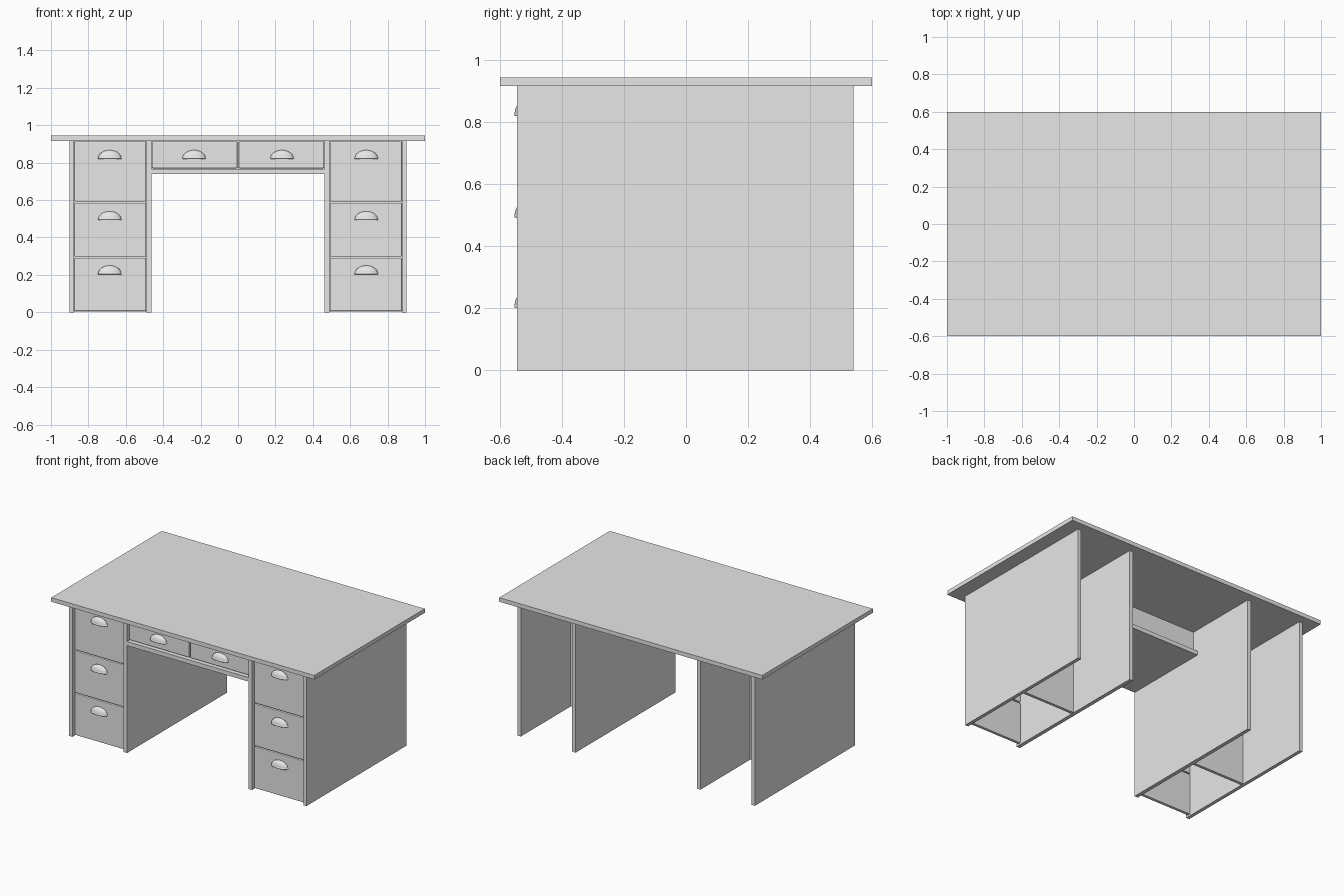
import bpy
import bmesh
from mathutils import Vector

cube = bpy.data.objects.get("Cube")
if cube:
    bpy.data.objects.remove(cube, do_unlink=True)

grey = bpy.data.materials.new("light_grey")
grey.use_nodes = True
grey.diffuse_color = (0.8, 0.8, 0.8, 1)
grey.node_tree.nodes["Principled BSDF"].inputs["Base Color"].default_value = (0.8, 0.8, 0.8, 1)


def add_object(name, bm):
    mesh = bpy.data.meshes.new(name)
    bm.to_mesh(mesh)
    bm.free()
    mesh.materials.append(grey)
    obj = bpy.data.objects.new(name, mesh)
    bpy.context.collection.objects.link(obj)
    return obj


def box(name, xs, ys, zs, bevel=0):
    lo, hi = (Vector(p) for p in zip(sorted(xs), sorted(ys), sorted(zs)))
    bm = bmesh.new()
    bmesh.ops.create_cube(bm, size=1)
    for v in bm.verts:
        v.co = (lo + hi) / 2 + v.co * (hi - lo)
    obj = add_object(name, bm)
    if bevel:
        mod = obj.modifiers.new("soft_edges", "BEVEL")
        mod.width = bevel
        mod.segments = 2
    return obj


def cup_handle(name, x, z):
    # Quarter ellipsoid shell, open underneath
    bm = bmesh.new()
    bmesh.ops.create_uvsphere(bm, u_segments=32, v_segments=16, radius=1)
    for normal in ((0, 0, -1), (0, 1, 0)):
        bmesh.ops.bisect_plane(bm, geom=bm.verts[:] + bm.edges[:] + bm.faces[:],
                               plane_co=(0, 0, 0), plane_no=normal, clear_outer=True)
    for v in bm.verts:
        v.co = Vector((x + v.co.x * 0.062, FRONT + v.co.y * 0.028, z + v.co.z * 0.044))
    for f in bm.faces:
        f.smooth = True
    obj = add_object(name, bm)
    mod = obj.modifiers.new("shell", "SOLIDIFY")
    mod.thickness = 0.003
    mod.offset = -1


PANEL_Y = (-0.545, 0.54)
FRONT = -0.525
TOP_Z = 0.917
GAP = 0.003

# Table top
box("table_top", (-1, 1), (-0.6, 0.6), (TOP_Z, 0.945))

# Centre shelf under the wide drawers
box("centre_shelf", (-0.462, 0.462), (-0.545, 0.06), (0.738, 0.766))

levels = [("lower", 0.003, 0.294, 0.206),
          ("middle", 0.294, 0.588, 0.496),
          ("upper", 0.588, TOP_Z, 0.823)]

for side, s in (("left", 1), ("right", -1)):
    # Pedestal side panels
    box(side + "_outer_panel", (s * 0.878, s * 0.902), PANEL_Y, (0, TOP_Z))
    box(side + "_inner_panel", (s * 0.462, s * 0.488), PANEL_Y, (0, TOP_Z))

    # Pedestal drawers: front, back board and handle
    for level, z0, z1, grip in levels:
        name = side + "_" + level + "_drawer"
        box(name + "_front", (s * 0.491, s * 0.876), (FRONT, FRONT + 0.022),
            (z0 + GAP, z1 - GAP), 0.005)
        box(name + "_back", (s * 0.488, s * 0.878), (-0.02, 0), (z0, z1))
        cup_handle(name + "_handle", s * 0.686, grip)

    # Centre drawers
    name = side + "_centre_drawer"
    box(name + "_front", (s * 0.003, s * 0.46), (FRONT, FRONT + 0.022), (0.77, 0.914), 0.005)
    box(name + "_back", (0, s * 0.462), (0, 0.02), (0.766, TOP_Z))
    cup_handle(name + "_handle", s * 0.235, 0.823)
